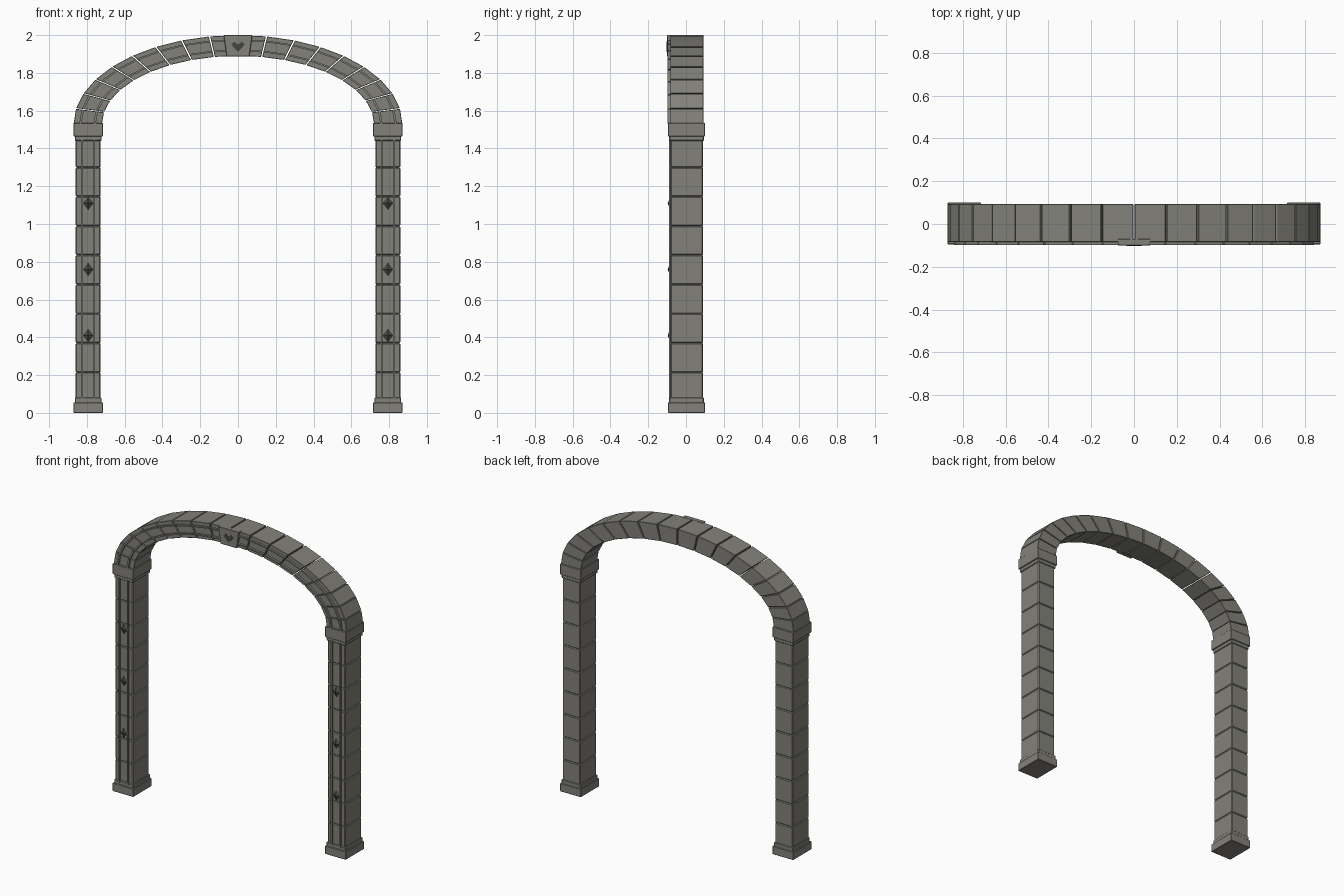
import bpy, bmesh
from math import sin, cos, radians

if "Cube" in bpy.data.objects:
    bpy.data.objects.remove(bpy.data.objects["Cube"])


def material(name, rgb):
    m = bpy.data.materials.new(name)
    m.use_nodes = True
    m.diffuse_color = (*rgb, 1)
    bsdf = next(n for n in m.node_tree.nodes if n.type == 'BSDF_PRINCIPLED')
    bsdf.inputs["Base Color"].default_value = (*rgb, 1)
    bsdf.inputs["Roughness"].default_value = 0.9
    return m


STONE = material("grey stone", (0.225, 0.22, 0.195))
DARK = material("dark stone", (0.06, 0.06, 0.053))


def finish(name, bm, mat):
    bmesh.ops.recalc_face_normals(bm, faces=bm.faces)
    mesh = bpy.data.meshes.new(name)
    bm.to_mesh(mesh)
    bm.free()
    mesh.materials.append(mat)
    ob = bpy.data.objects.new(name, mesh)
    bpy.context.collection.objects.link(ob)
    return ob


def prisms(name, outlines, y0, y1, mat=STONE, bevel=0.0):
    """Extrude x-z outlines from y0 to y1 into a single object."""
    bm = bmesh.new()
    for pts in outlines:
        front = [bm.verts.new((x, y0, z)) for x, z in pts]
        back = [bm.verts.new((x, y1, z)) for x, z in pts]
        bm.faces.new(front)
        bm.faces.new(back[::-1])
        for i in range(len(pts)):
            j = (i + 1) % len(pts)
            bm.faces.new((front[j], front[i], back[i], back[j]))
    bmesh.ops.recalc_face_normals(bm, faces=bm.faces)
    if bevel:
        bmesh.ops.bevel(bm, geom=bm.edges[:], offset=bevel, segments=1,
                        affect='EDGES', profile=0.5)
    return finish(name, bm, mat)


def rect(cx, half, z0, z1):
    return [(cx - half, z0), (cx + half, z0), (cx + half, z1), (cx - half, z1)]


def arch_point(t, deg):
    """Point across the arch: t=0 inner curve, t=1 outer curve."""
    a = radians(deg)
    return ((0.72 + 0.15 * t) * cos(a), 1.53 + (0.36 + 0.11 * t) * sin(a))


def arch_blocks(t0, t1, gap):
    out = []
    for k in range(18):
        a, b = 10 * k + gap, 10 * (k + 1) - gap
        out.append([arch_point(t0, a), arch_point(t1, a),
                    arch_point(t1, b), arch_point(t0, b)])
    return out


# Pillars
CX = 0.793
PITCH = 0.155
for side, s in (("left", 1), ("right", -1)):
    x = s * CX
    prisms(side + "_base", [rect(x, 0.078, 0, 0.056)], -0.095, 0.1, bevel=0.003)
    prisms(side + "_base_step", [rect(x, 0.071, 0.05, 0.082)], -0.089, 0.095,
           bevel=0.004)
    prisms(side + "_pillar_blocks",
           [rect(x, 0.066, 0.06 + PITCH * i, 0.06 + PITCH * (i + 1))
            for i in range(9)], -0.083, 0.091, bevel=0.005)
    prisms(side + "_pillar_rails",
           [rect(x + d, 0.005, 0.07, 1.45) for d in (-0.032, 0.032)],
           -0.091, -0.08)
    prisms(side + "_capital_step", [rect(x, 0.071, 1.44, 1.47)], -0.089, 0.095,
           bevel=0.004)
    prisms(side + "_capital", [rect(x, 0.078, 1.464, 1.536)], -0.095, 0.1,
           bevel=0.003)

    # Diamond studs
    bm = bmesh.new()
    for z in (0.41, 0.76, 1.11):
        ring = [bm.verts.new((x + dx, -0.083, z + dz)) for dx, dz in
                ((0.029, 0), (0, 0.036), (-0.029, 0), (0, -0.036))]
        tips = [bm.verts.new((x, y, z)) for y in (-0.097, -0.07)]
        for i in range(4):
            for tip in tips:
                bm.faces.new((ring[i], ring[(i + 1) % 4], tip))
    finish(side + "_diamond_studs", bm, DARK)

# Arch
prisms("arch_blocks", arch_blocks(0, 1, 0.25), -0.083, 0.093, bevel=0.002)
prisms("arch_rails", arch_blocks(0.22, 0.3, 0.25) + arch_blocks(0.72, 0.8, 0.25),
       -0.097, -0.08)

# Keystone with heart emblem
prisms("keystone", [[(-0.06, 1.888), (0.06, 1.888), (0.076, 2.0), (-0.076, 2.0)]],
       -0.1, -0.07, bevel=0.002)
half = [(0.02, 1.967), (0.036, 1.95)]
heart = [(0, 1.948)] + half + [(0, 1.911)] + [(-x, z) for x, z in half[::-1]]
prisms("heart_emblem", [heart], -0.102, -0.097, DARK)
